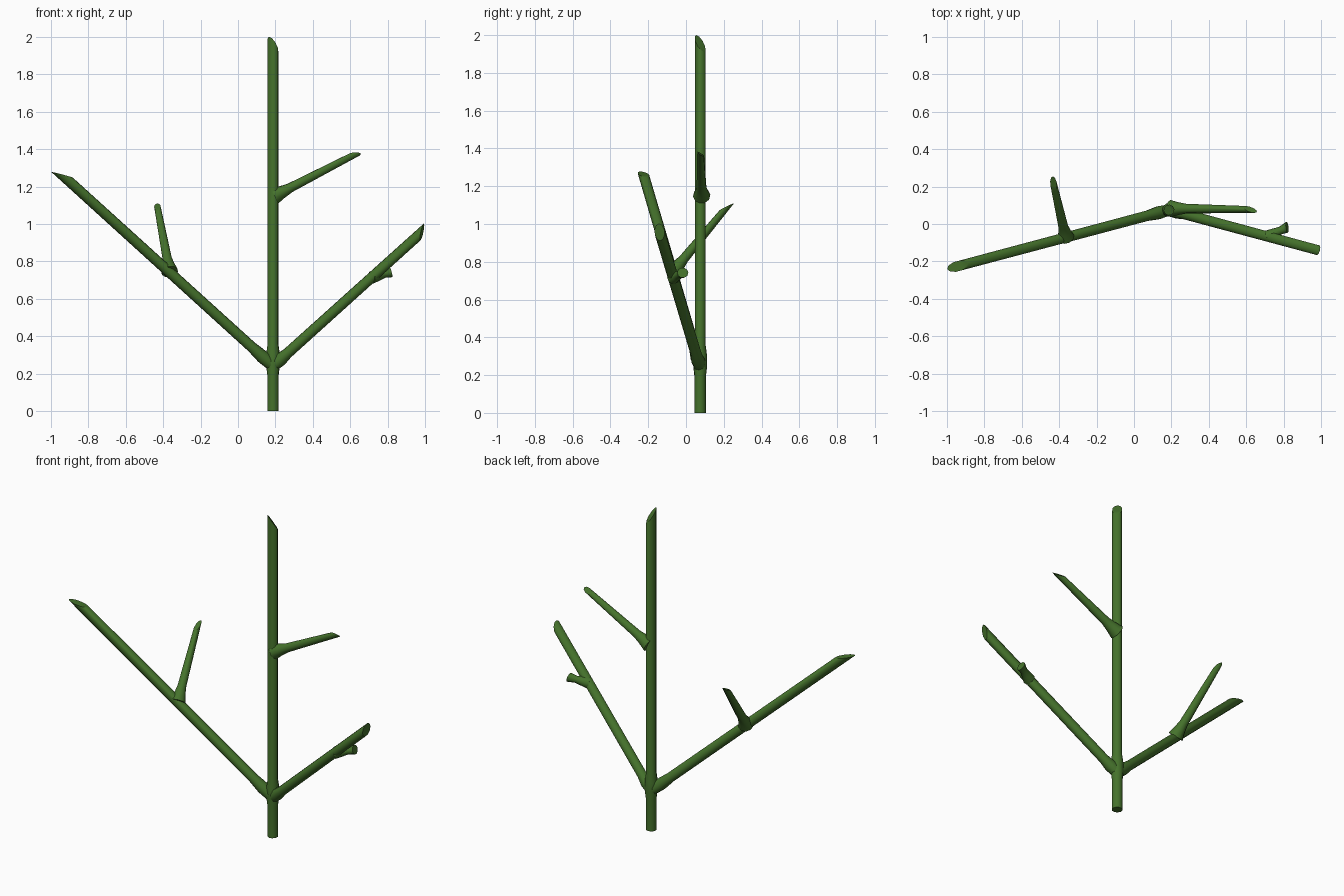
import bpy, bmesh, math
from mathutils import Vector

if "Cube" in bpy.data.objects:
    bpy.data.objects.remove(bpy.data.objects["Cube"])

green = bpy.data.materials.new("stem_green")
green.diffuse_color = (0.06, 0.17, 0.025, 1)
green.use_nodes = True
green.node_tree.nodes["Principled BSDF"].inputs["Base Color"].default_value = green.diffuse_color
SIDES = 10


def stem(name, start, end, radii, tip_side, slant):
    """Straight tapered stem; radii = (fraction, radius); the end is cut obliquely, longest on tip_side."""
    a, b = Vector(start), Vector(end)
    axis = (b - a).normalized()
    u = Vector(tip_side)
    u = (u - axis * u.dot(axis)).normalized()
    v = axis.cross(u)
    bm = bmesh.new()
    rings = []
    for f, r in radii:
        cut = slant / 2 if f == 1 else 0
        ring = []
        for i in range(SIDES):
            t = math.tau * i / SIDES
            p = a.lerp(b, f) + (u * math.cos(t) + v * math.sin(t)) * r
            ring.append(bm.verts.new(p + axis * cut * math.cos(t)))
        rings.append(ring)
    for lo, hi in zip(rings, rings[1:]):
        for i in range(SIDES):
            j = (i + 1) % SIDES
            bm.faces.new((lo[i], lo[j], hi[j], hi[i]))
    bm.faces.new(rings[0][::-1])
    bm.faces.new(rings[-1])
    bmesh.ops.recalc_face_normals(bm, faces=bm.faces)
    mesh = bpy.data.meshes.new(name)
    bm.to_mesh(mesh)
    bm.free()
    mesh.materials.append(green)
    ob = bpy.data.objects.new(name, mesh)
    bpy.context.collection.objects.link(ob)
    bpy.context.view_layer.objects.active = ob
    ob.select_set(True)
    bpy.ops.object.shade_smooth_by_angle(angle=math.radians(40))
    ob.select_set(False)


# Upright stem, swollen at the fork
stem("main_stem", (0.187, 0.075, 0), (0.187, 0.075, 1.955),
     [(0, 0.031), (0.1, 0.031), (0.125, 0.037), (0.155, 0.037), (0.185, 0.029), (1, 0.029)],
     (-1, -1, 0), 0.09)

# Two long side branches
branch = [(0, 0.03), (0.05, 0.036), (0.1, 0.029), (1, 0.028)]
stem("left_branch", (0.187, 0.075, 0.24), (-0.94, -0.225, 1.263), branch, (0, 0, -1), 0.11)
stem("right_branch", (0.187, 0.075, 0.24), (0.983, -0.14, 0.957), branch, (0, 0, 1), 0.075)

# Thin twigs, flared at the base
twig = [(0, 0.046), (0.1, 0.034), (0.2, 0.026), (1, 0.018)]
stem("upper_twig", (0.195, 0.083, 1.15), (0.62, 0.078, 1.37), twig, (0, -1, -1), 0.07)
stem("left_twig", (-0.365, -0.07, 0.745), (-0.43, 0.215, 1.09), twig, (0, 1, 0), 0.08)

# Short broken stub on the right branch
stem("right_stub", (0.715, -0.068, 0.715), (0.818, -0.017, 0.742),
     [(0, 0.035), (0.35, 0.028), (0.65, 0.021), (1, 0.028)], (0, 1, 0), 0.02)
